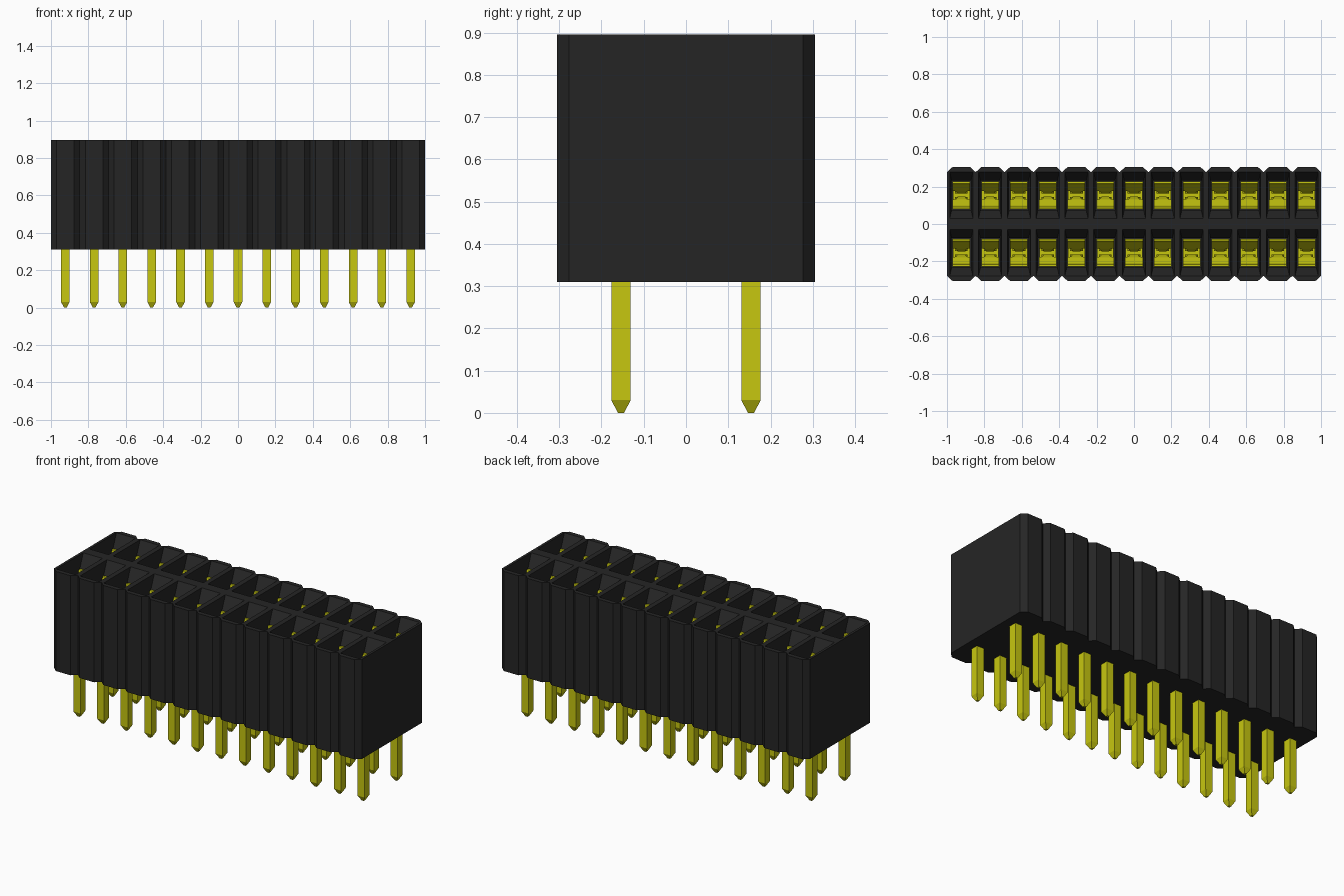
import bpy, bmesh

cube = bpy.data.objects.get("Cube")
if cube:
    bpy.data.objects.remove(cube, do_unlink=True)

COLS = 13
PITCH = 2 / COLS
HALF = PITCH / 2
Z0, Z1 = 0.31, 0.895
ROW_Y = PITCH


def material(name, rgb):
    m = bpy.data.materials.new(name)
    m.use_nodes = True
    m.diffuse_color = (*rgb, 1)
    m.node_tree.nodes["Principled BSDF"].inputs["Base Color"].default_value = (*rgb, 1)
    return m


black = material("black plastic", (0.0185, 0.0185, 0.0185))
gold = material("yellow metal", (0.57, 0.57, 0.005))


def to_mesh(bm, name, mat):
    bmesh.ops.remove_doubles(bm, verts=bm.verts, dist=0.0001)
    bmesh.ops.recalc_face_normals(bm, faces=bm.faces)
    me = bpy.data.meshes.new(name)
    bm.to_mesh(me)
    bm.free()
    me.materials.append(mat)
    return me


def add_object(name, me, loc=(0, 0, 0)):
    ob = bpy.data.objects.new(name, me)
    ob.location = loc
    bpy.context.collection.objects.link(ob)
    return ob


def bridge(bm, a, b):
    for i in range(len(a)):
        j = (i + 1) % len(a)
        bm.faces.new((a[i], a[j], b[j], b[i]))


def rect(bm, cx, cy, hx, hy, z):
    return [bm.verts.new((cx + sx * hx, cy + sy * hy, z))
            for sx, sy in ((-1, -1), (1, -1), (1, 1), (-1, 1))]


# Housing: one chamfered cell per socket, with a funnel leading into a deep well
SOCKET = [(Z1, 0.062, 0.125), (0.825, 0.052, 0.08), (0.345, 0.052, 0.08)]
OUTLINE = [(-HALF, 0), (HALF, 0), (HALF, 0.277), (HALF - 0.03, 0.305),
           (-HALF + 0.03, 0.305), (-HALF, 0.277)]
RIM = [0, 1, 2, 2, 3, 3]      # socket corner next to each outline corner

bm = bmesh.new()
for col in range(COLS):
    cx = (col - (COLS - 1) / 2) * PITCH
    for side in (-1, 1):
        low, top = ([bm.verts.new((cx + x, side * y, z)) for x, y in OUTLINE]
                    for z in (Z0, Z1))
        rings = [rect(bm, cx, side * ROW_Y, hx, side * hy, z) for z, hx, hy in SOCKET]
        bm.faces.new(low)
        for i in range(6):
            j = (i + 1) % 6
            a, b = rings[0][RIM[i]], rings[0][RIM[j]]
            bm.faces.new((top[i], top[j], b) if a == b else (top[i], top[j], b, a))
            outer = i in (2, 3, 4) or (i == 1 and col == COLS - 1) or (i == 5 and col == 0)
            if outer:
                bm.faces.new((low[i], low[j], top[j], top[i]))
        for a, b in zip(rings, rings[1:]):
            bridge(bm, a, b)
        bm.faces.new(rings[-1])
add_object("housing", to_mesh(bm, "housing", black))

# Contact: square pin with a tapered tip, base plate, and two bent spring leaves
bm = bmesh.new()


def stack(sections):
    rings = [rect(bm, 0, 0, hx, hy, z) for hx, hy, z in sections]
    for a, b in zip(rings, rings[1:]):
        bridge(bm, a, b)
    bm.faces.new(rings[0])
    bm.faces.new(rings[-1])


stack([(0.007, 0.007, 0), (0.023, 0.023, 0.03), (0.023, 0.023, 0.355)])
stack([(0.045, 0.07, 0.356), (0.045, 0.07, 0.372)])

# Leaf path from top to base: distance from centre, height, half width
LEAF = [(0.068, 0.825, 0.047), (0.062, 0.80, 0.047), (0.030, 0.745, 0.047),
        (0.026, 0.735, 0.028), (0.014, 0.69, 0.02), (0.016, 0.64, 0.034),
        (0.055, 0.48, 0.034), (0.055, 0.373, 0.045)]
for side in (-1, 1):
    rings = [rect(bm, 0, side * y, w, 0.006, z) for y, z, w in LEAF]
    for a, b in zip(rings, rings[1:]):
        bridge(bm, a, b)
    bm.faces.new(rings[0])
    bm.faces.new(rings[-1])
contact = to_mesh(bm, "contact", gold)

for row, y in (("front", -ROW_Y), ("back", ROW_Y)):
    for col in range(COLS):
        x = (col - (COLS - 1) / 2) * PITCH
        add_object(f"{row}_contact_{col + 1:02d}", contact, (x, y, 0))
